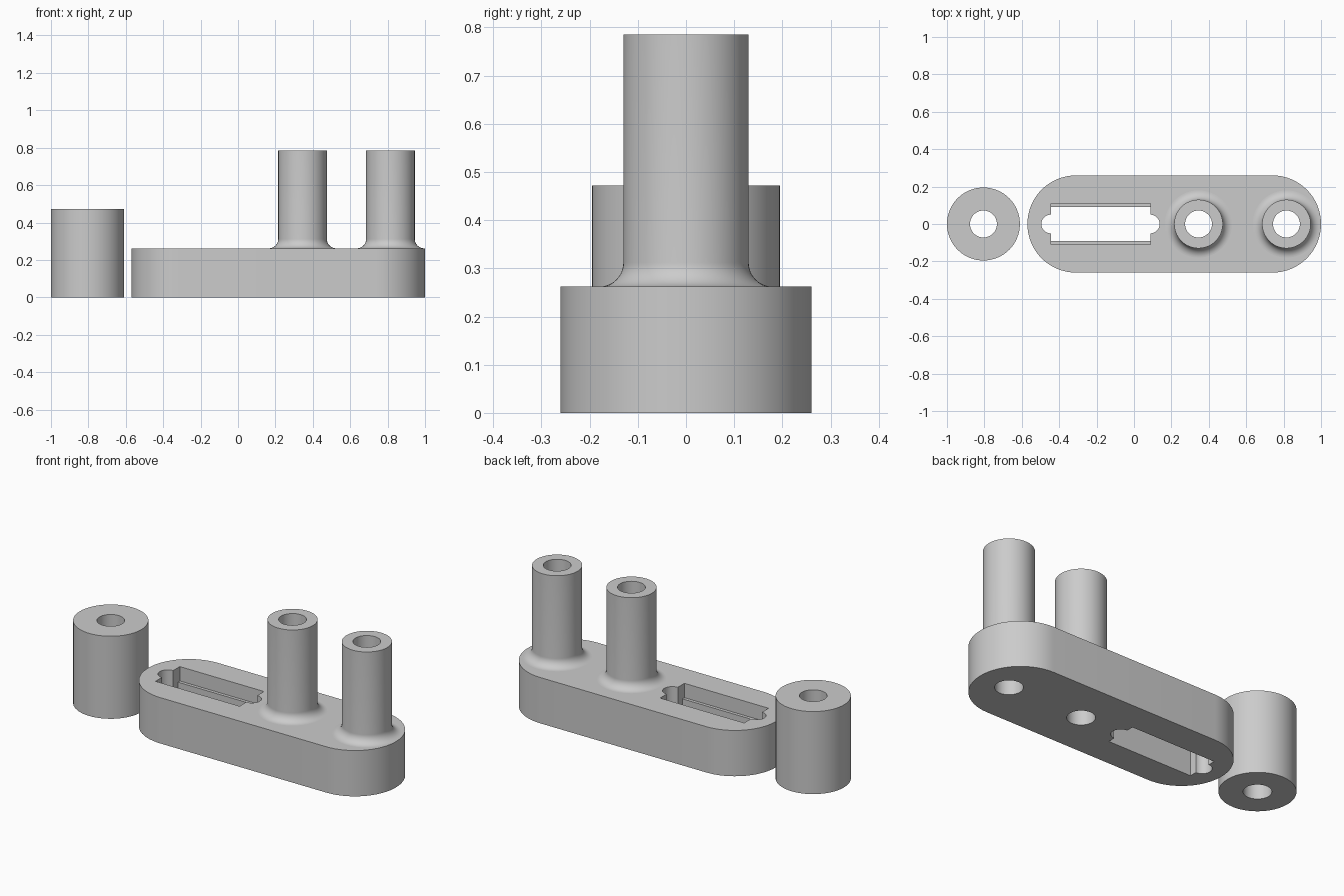
import bpy, bmesh, math

if "Cube" in bpy.data.objects:
    bpy.data.objects.remove(bpy.data.objects["Cube"], do_unlink=True)

# One grey material
grey = bpy.data.materials.new("plain_grey")
grey.use_nodes = True
colour = (0.6, 0.6, 0.6, 1)
grey.diffuse_color = colour
grey.node_tree.nodes["Principled BSDF"].inputs["Base Color"].default_value = colour

PLATE_TOP = 0.262
HOLE_R = 0.072
POST_R, POST_TOP, FILLET = 0.13, 0.785, 0.05
POSTS = (0.345, 0.815)
SLOT_X0, SLOT_X1 = -0.445, 0.087
SIDES = 64


def make_object(name, bm):
    bmesh.ops.recalc_face_normals(bm, faces=bm.faces)
    mesh = bpy.data.meshes.new(name)
    bm.to_mesh(mesh)
    bm.free()
    mesh.materials.append(grey)
    obj = bpy.data.objects.new(name, mesh)
    bpy.context.collection.objects.link(obj)
    return obj


def prism(name, outline, z0, z1):
    bm = bmesh.new()
    face = bm.faces.new([bm.verts.new((x, y, z0)) for x, y in outline])
    moved = bmesh.ops.extrude_face_region(bm, geom=[face])["geom"]
    verts = [v for v in moved if isinstance(v, bmesh.types.BMVert)]
    bmesh.ops.translate(bm, verts=verts, vec=(0, 0, z1 - z0))
    return make_object(name, bm)


def stadium(x0, x1, r):
    # x0 and x1 are the centres of the round ends
    half = SIDES // 2
    pts = []
    for cx, start in ((x1, -math.pi / 2), (x0, math.pi / 2)):
        for i in range(half + 1):
            a = start + math.pi * i / half
            pts.append((cx + r * math.cos(a), r * math.sin(a)))
    return pts


def circle(cx, r):
    return [(cx + r * math.cos(math.tau * i / SIDES),
             r * math.sin(math.tau * i / SIDES)) for i in range(SIDES)]


def rectangle(x0, x1, half_width):
    return [(x0, -half_width), (x1, -half_width), (x1, half_width), (x0, half_width)]


def revolve(name, profile, cx):
    # Solid turned from a bottom-to-top list of (radius, height)
    bm = bmesh.new()
    rings = [[bm.verts.new((x, y, z)) for x, y in circle(0, r)] for r, z in profile]
    for low, high in zip(rings, rings[1:]):
        for i in range(SIDES):
            j = (i + 1) % SIDES
            bm.faces.new((low[i], low[j], high[j], high[i]))
    bm.faces.new(rings[0])
    bm.faces.new(rings[-1])
    bmesh.ops.translate(bm, verts=bm.verts, vec=(cx, 0, 0))
    return make_object(name, bm)


def combine(target, tool, operation):
    mod = target.modifiers.new(operation, 'BOOLEAN')
    mod.operation = operation
    mod.solver = 'EXACT'
    mod.object = tool
    bpy.context.view_layer.objects.active = target
    bpy.ops.object.modifier_apply(modifier=mod.name)
    bpy.data.objects.remove(tool, do_unlink=True)


def finish(obj):
    bpy.ops.object.select_all(action='DESELECT')
    obj.select_set(True)
    bpy.context.view_layer.objects.active = obj
    bpy.ops.object.shade_smooth_by_angle(angle=math.radians(30))
    # Keep the flat top and bottom crisp
    bm = bmesh.new()
    bm.from_mesh(obj.data)
    for e in bm.edges:
        if any(abs(f.normal.z) > 0.9995 for f in e.link_faces):
            e.smooth = False
    bm.to_mesh(obj.data)
    bm.free()


# Long plate with round ends
plate = prism("base_plate_with_posts", stadium(-0.31, 0.74, 0.26), 0, PLATE_TOP)

# Two hollow posts with filleted feet
foot = POST_R + FILLET
profile = [(foot, PLATE_TOP - 0.1)]
for i in range(13):
    t = math.pi / 2 * i / 12
    profile.append((foot - FILLET * math.sin(t),
                    PLATE_TOP + FILLET * (1 - math.cos(t))))
profile.append((POST_R, POST_TOP))
for x in POSTS:
    combine(plate, revolve("post", profile, x), 'UNION')
for x in POSTS:
    combine(plate, prism("post_bore", circle(x, HOLE_R), -0.1, 1), 'DIFFERENCE')

# Slot with round end notches and a wider recess at the top
combine(plate, prism("slot_cutter", rectangle(SLOT_X0, SLOT_X1, 0.092), -0.1, 0.5),
        'DIFFERENCE')
combine(plate, prism("notch_cutter", stadium(SLOT_X0, SLOT_X1, 0.05), -0.1, 0.5),
        'DIFFERENCE')
combine(plate, prism("recess_cutter", rectangle(SLOT_X0, SLOT_X1, 0.11), 0.18, 0.5),
        'DIFFERENCE')
finish(plate)

# Separate spacer tube
spacer = prism("spacer", circle(-0.805, 0.195), 0, 0.472)
combine(spacer, prism("spacer_bore", circle(-0.805, HOLE_R), -0.1, 1), 'DIFFERENCE')
finish(spacer)
